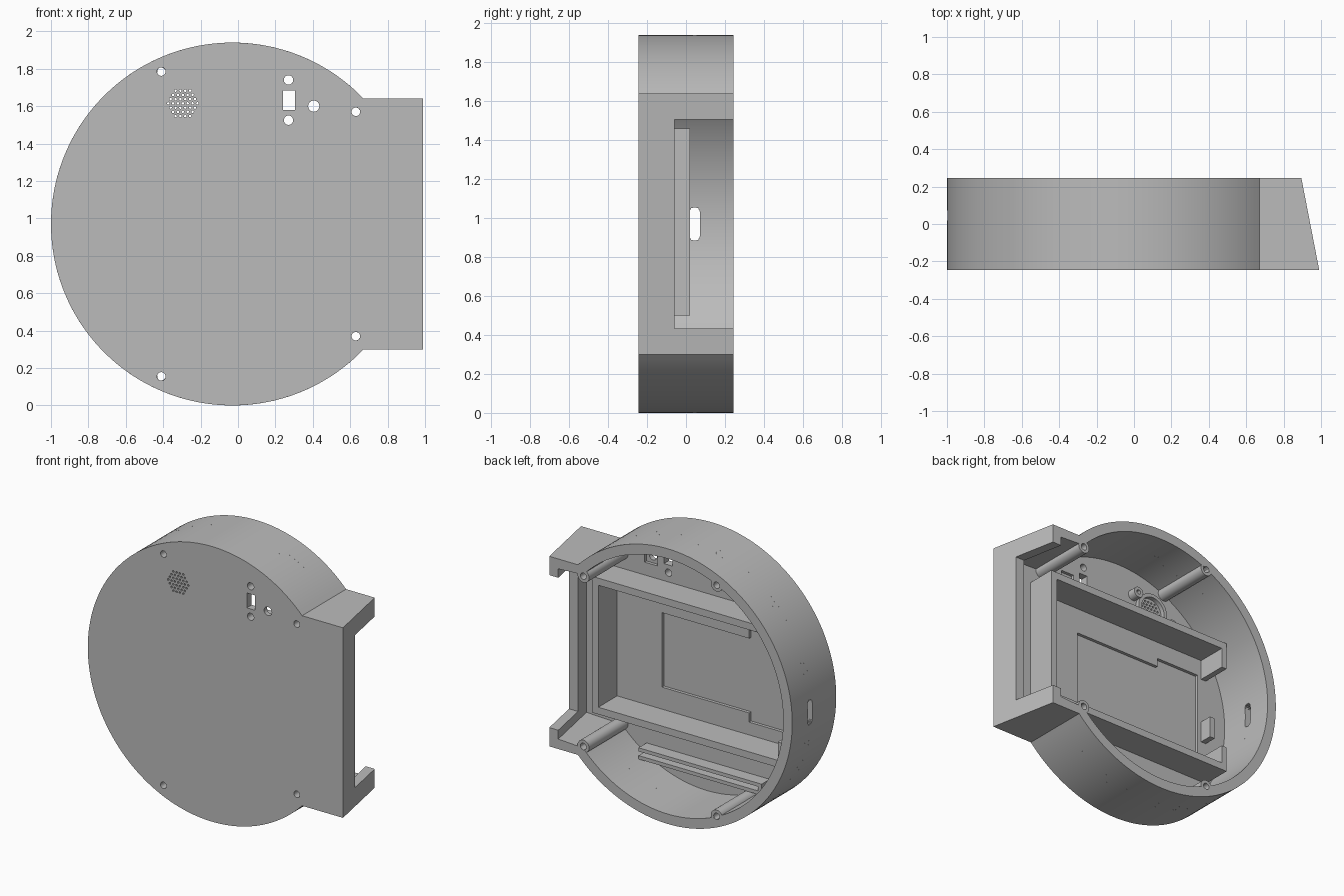
import bpy, bmesh, math
from mathutils import Vector
from mathutils.geometry import tessellate_polygon

old = bpy.data.objects.get("Cube")
if old:
    bpy.data.objects.remove(old, do_unlink=True)

grey = bpy.data.materials.new("light_grey_plastic")
grey.use_nodes = True
colour = (0.5, 0.5, 0.5, 1)
grey.diffuse_color = colour
grey.node_tree.nodes["Principled BSDF"].inputs["Base Color"].default_value = colour

CX, CZ = -0.03, 0.97                 # centre of the round case
R_OUT, R_IN = 0.97, 0.90             # case radii
H_OUT, H_IN, H_OPEN = 0.67, 0.60, 0.5375   # half heights of the side block
X_OUT, X_IN = 0.99, 0.92             # side block end, outside and inside
FRONT, RECESS, FLOOR, BACK = -0.245, -0.212, -0.19, 0.245
SLANT = 0.194                        # lean of the side block's end
HOLE = 0.023
POSTS = [(-0.41, CZ + 0.815), (-0.41, CZ - 0.815), (0.63, CZ + 0.6), (0.63, CZ - 0.6)]


def add_prism(bm, loops, y0, y1):
    """Extrude an (x, z) outline with optional holes along y."""
    tris = tessellate_polygon([[Vector((x, z, 0)) for x, z in loop] for loop in loops])
    caps = ([], [])
    for loop in loops:
        rings = []
        for y, cap in zip((y0, y1), caps):
            ring = []
            for x, z in loop:
                lean = SLANT * (y - FRONT) if x > 0.75 else 0
                ring.append(bm.verts.new((x - lean, y, z)))
            cap.extend(ring)
            rings.append(ring)
        a, b = rings
        for i in range(len(a)):
            bm.faces.new((a[i - 1], a[i], b[i], b[i - 1]))
    for cap in caps:
        for tri in tris:
            bm.faces.new([cap[i] for i in tri])


def finish(name, bm):
    """Make the object, smooth on curves and sharp at corners."""
    bmesh.ops.recalc_face_normals(bm, faces=bm.faces)
    for f in bm.faces:
        f.smooth = True
    for e in bm.edges:
        e.smooth = e.calc_face_angle(math.pi) < math.radians(30)
    mesh = bpy.data.meshes.new(name)
    bm.to_mesh(mesh)
    bm.free()
    mesh.materials.append(grey)
    obj = bpy.data.objects.new(name, mesh)
    bpy.context.scene.collection.objects.link(obj)


def prism(name, loops, y0, y1):
    bm = bmesh.new()
    add_prism(bm, loops, y0, y1)
    finish(name, bm)


def rect(x0, x1, z0, z1):
    return [(x0, z0), (x1, z0), (x1, z1), (x0, z1)]


def box(name, x0, x1, y0, y1, z0, z1):
    prism(name, [rect(x0, x1, z0, z1)], y0, y1)


def circle(x, z, r, n=24):
    return [(x + r * math.cos(math.tau * i / n),
             z + r * math.sin(math.tau * i / n)) for i in range(n)]


def tube(name, x, z, r, hole, y1):
    prism(name, [circle(x, z, r), circle(x, z, hole)], FLOOR - 0.005, y1)


def arc(r, a0, a1, n, radius=lambda t, r: r):
    """Points round the case centre; radius may vary with angle."""
    pts = []
    for i in range(n + 1):
        t = a0 + (a1 - a0) * i / n
        q = radius(t, r)
        pts.append((CX + q * math.cos(t), CZ + q * math.sin(t)))
    return pts


def notched(t, r):
    """Push the inner wall out round the screw holes."""
    for x, z in POSTS:
        along = (x - CX) * math.cos(t) + (z - CZ) * math.sin(t)
        off = (x - CX) * math.sin(t) - (z - CZ) * math.cos(t)
        if along > 0 and abs(off) < HOLE:
            r = max(r, along + math.sqrt(HOLE ** 2 - off ** 2))
    return r


# Front plate in two layers: the rear one carries the shallow recesses
a = math.asin(H_OUT / R_OUT)
outline = arc(R_OUT, a, math.tau - a, 120) + [(X_OUT, CZ - H_OUT), (X_OUT, CZ + H_OUT)]
SX, SZ, STEP = -0.295, 1.615, 0.026
holes = [circle(x, z, HOLE) for x, z in POSTS]
holes += [circle(0.27, z, 0.025) for z in (1.525, 1.74)]
holes.append(rect(0.24, 0.305, 1.58, 1.685))
for row in range(-3, 4):
    for col in range(-3, 4):
        x, z = (col + 0.5 * (row % 2)) * STEP, row * STEP * 0.87
        if math.hypot(x, z) < STEP * 3.05:
            holes.append(circle(SX + x, SZ + z, 0.007, 8))
jack_hole = circle(0.405, 1.60, 0.03)
jack_pocket = rect(0.355, 0.455, 1.55, 1.65)
tray_recess = [(0.32, 0.705), (0.32, 1.23), (-0.36, 1.23), (-0.36, 1.29),
               (-0.70, 1.29), (-0.70, 0.64), (-0.36, 0.64), (-0.36, 0.705)]
prism("front_plate", [outline, jack_hole] + holes, FRONT, RECESS)
prism("inner_floor", [outline, jack_pocket, tray_recess] + holes, RECESS, FLOOR)


def wall_layer(bm, y0, y1, gap, opening):
    """Upper and lower halves of the wall, parted by the slot and side opening."""
    outer = arc(R_OUT, math.asin(H_OUT / R_OUT), math.pi - math.asin(gap / R_OUT), 60)
    inner = arc(R_IN, math.pi - math.asin(gap / R_IN), math.asin(H_IN / R_IN), 200, notched)
    end = [(X_IN, CZ + H_IN), (X_IN, CZ + opening),
           (X_OUT, CZ + opening), (X_OUT, CZ + H_OUT)]
    upper = outer + inner + end
    add_prism(bm, [upper], y0, y1)
    add_prism(bm, [[(x, 2 * CZ - z) for x, z in upper]], y0, y1)


# Side wall, with the cable slot built from thin rounded layers
SLOT_Y, SLOT_R, SLOT_H, SLICES = 0.045, 0.026, 0.06, 8
bm = bmesh.new()
wall_layer(bm, FLOOR, -0.06, 0, 0)
wall_layer(bm, -0.06, SLOT_Y - SLOT_R, 0, H_OPEN)
for i in range(SLICES):
    t0, t1 = math.pi * i / SLICES, math.pi * (i + 1) / SLICES
    wall_layer(bm, SLOT_Y - SLOT_R * math.cos(t0), SLOT_Y - SLOT_R * math.cos(t1),
               SLOT_H + SLOT_R * math.sin((t0 + t1) / 2), H_OPEN)
wall_layer(bm, SLOT_Y + SLOT_R, BACK, 0, H_OPEN)
finish("side_wall", bm)

# Screw posts, speaker cup and its two small posts
for x, z in POSTS:
    tube("screw_post", x, z, 0.045, HOLE, BACK - 0.001)
tube("speaker_cup", SX, SZ, 0.12, 0.095, -0.16)
for s in (1, -1):
    tube("speaker_post", SX + s * 0.145, SZ + s * 0.07, 0.038, 0.016, -0.13)

# Inner tray walls
TOP, LOW, DEEP, RIM = 1.46, 0.50, FLOOR - 0.005, 0.02
box("tray_top_wall", -0.77, 0.72, DEEP, RIM, TOP - 0.05, TOP)
box("tray_bottom_wall", -0.77, 0.72, DEEP, RIM, LOW, LOW + 0.05)
box("tray_left_wall", 0.67, 0.72, DEEP, RIM, LOW + 0.05, TOP - 0.05)
box("tray_end_upper", -0.77, -0.73, DEEP, RIM, 1.27, TOP - 0.05)
box("tray_end_lower", -0.77, -0.73, DEEP, RIM, LOW + 0.05, 0.68)
box("tray_end_stop", -0.77, -0.73, DEEP, -0.10, 0.80, 0.95)

# Grooved board rails below the tray
for z in (0.20, 0.255):
    box("board_rail", -0.49, 0.44, DEEP, -0.10, z, z + 0.025)
box("board_rail_end", -0.52, -0.49, DEEP, -0.10, 0.20, 0.28)
